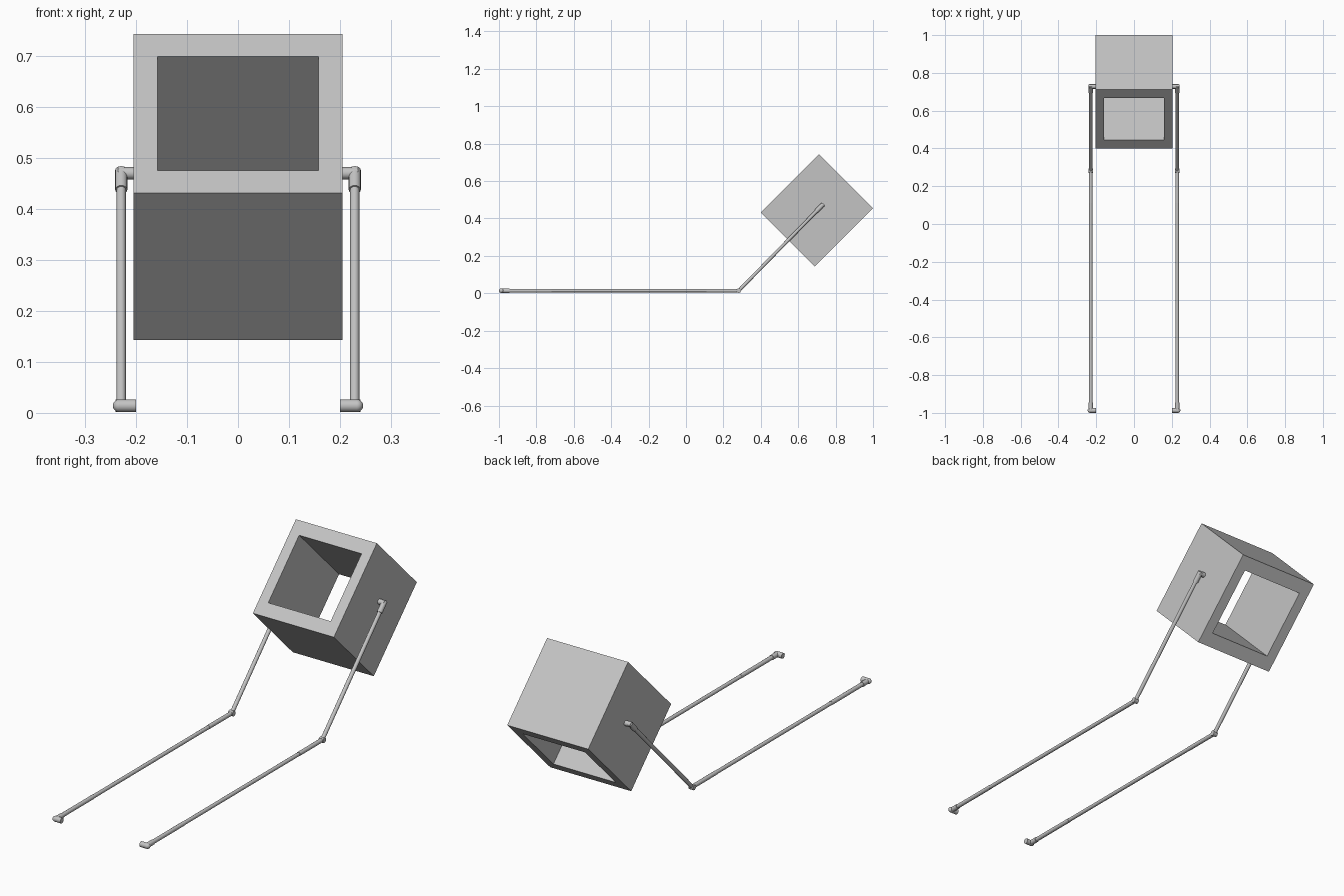
import bpy
import bmesh
from math import radians
from mathutils import Matrix, Vector

cube = bpy.data.objects.get("Cube")
if cube:
    bpy.data.objects.remove(cube, do_unlink=True)

grey = bpy.data.materials.new("light grey")
grey.use_nodes = True
COLOUR = (0.55, 0.55, 0.55, 1)
grey.diffuse_color = COLOUR
grey.node_tree.nodes["Principled BSDF"].inputs["Base Color"].default_value = COLOUR


def finish(name, bm, smooth=False):
    mesh = bpy.data.meshes.new(name)
    bm.to_mesh(mesh)
    bm.free()
    mesh.materials.append(grey)
    obj = bpy.data.objects.new(name, mesh)
    bpy.context.collection.objects.link(obj)
    if smooth:
        bpy.ops.object.select_all(action="DESELECT")
        obj.select_set(True)
        bpy.context.view_layer.objects.active = obj
        bpy.ops.object.shade_smooth_by_angle(angle=radians(35))
    return obj


def rod(name, start, end, radius, round_end=False):
    """Capped cylinder between two points, with an optional ball at the end."""
    start, end = Vector(start), Vector(end)
    axis = end - start
    turn = axis.to_track_quat("Z", "Y").to_matrix().to_4x4()
    bm = bmesh.new()
    bmesh.ops.create_cone(bm, cap_ends=True, segments=16, radius1=radius, radius2=radius,
                          depth=axis.length,
                          matrix=Matrix.Translation((start + end) / 2) @ turn)
    if round_end:
        bmesh.ops.create_uvsphere(bm, u_segments=16, v_segments=10, radius=radius,
                                  matrix=Matrix.Translation(end) @ turn)
    return finish(name, bm, True)


# Tilted box, open right through: an outer and inner loop at each end
WIDTH, HEIGHT, DEPTH, HOLE = 0.41, 0.44, 0.408, 0.316
bm = bmesh.new()


def loop(w, h, y):
    return [bm.verts.new((sx * w / 2, y, sz * h / 2))
            for sx, sz in ((-1, -1), (1, -1), (1, 1), (-1, 1))]


loops = [loop(WIDTH, HEIGHT, -DEPTH / 2), loop(WIDTH, HEIGHT, DEPTH / 2),
         loop(HOLE, HOLE, DEPTH / 2), loop(HOLE, HOLE, -DEPTH / 2)]
for a, b in zip(loops, loops[1:] + loops[:1]):
    for i in range(4):
        j = (i + 1) % 4
        bm.faces.new((a[i], a[j], b[j], b[i]))
bmesh.ops.recalc_face_normals(bm, faces=bm.faces)
box = finish("open_box", bm)
box.rotation_euler.x = radians(-45)
box.location = (0, 0.7, 0.443)

# Folding arms, one on each side
for side, s in (("right", -1), ("left", 1)):
    x = s * 0.229
    hinge = Vector((x, 0.282, 0.014))
    top = Vector((x, 0.728, 0.47))
    foot = Vector((x, -0.985, 0.014))
    slope = (top - hinge).normalized()

    rod(side + "_upper_rod", hinge, top, 0.009)
    rod(side + "_upper_sleeve", top - slope * 0.045, top + slope * 0.008, 0.012)
    rod(side + "_upper_pivot", (s * 0.203, top.y, top.z), (s * 0.235, top.y, top.z), 0.012)

    rod(side + "_lower_rod", foot, hinge, 0.0085)
    rod(side + "_rear_tube", (x, 0.11, 0.014), (x, 0.275, 0.014), 0.0095)
    rod(side + "_front_tube", (x, -0.72, 0.014), (x, -0.96, 0.014), 0.0095)
    rod(side + "_hinge_pin", hinge - Vector((0.011, 0, 0)), hinge + Vector((0.011, 0, 0)), 0.012)

    # End fitting that turns inwards
    rod(side + "_end_sleeve", (x, -0.945, 0.014), (x, -0.986, 0.014), 0.0115)
    rod(side + "_end_peg", (s * 0.2, -0.987, 0.014), (s * 0.233, -0.987, 0.014), 0.0125, True)
